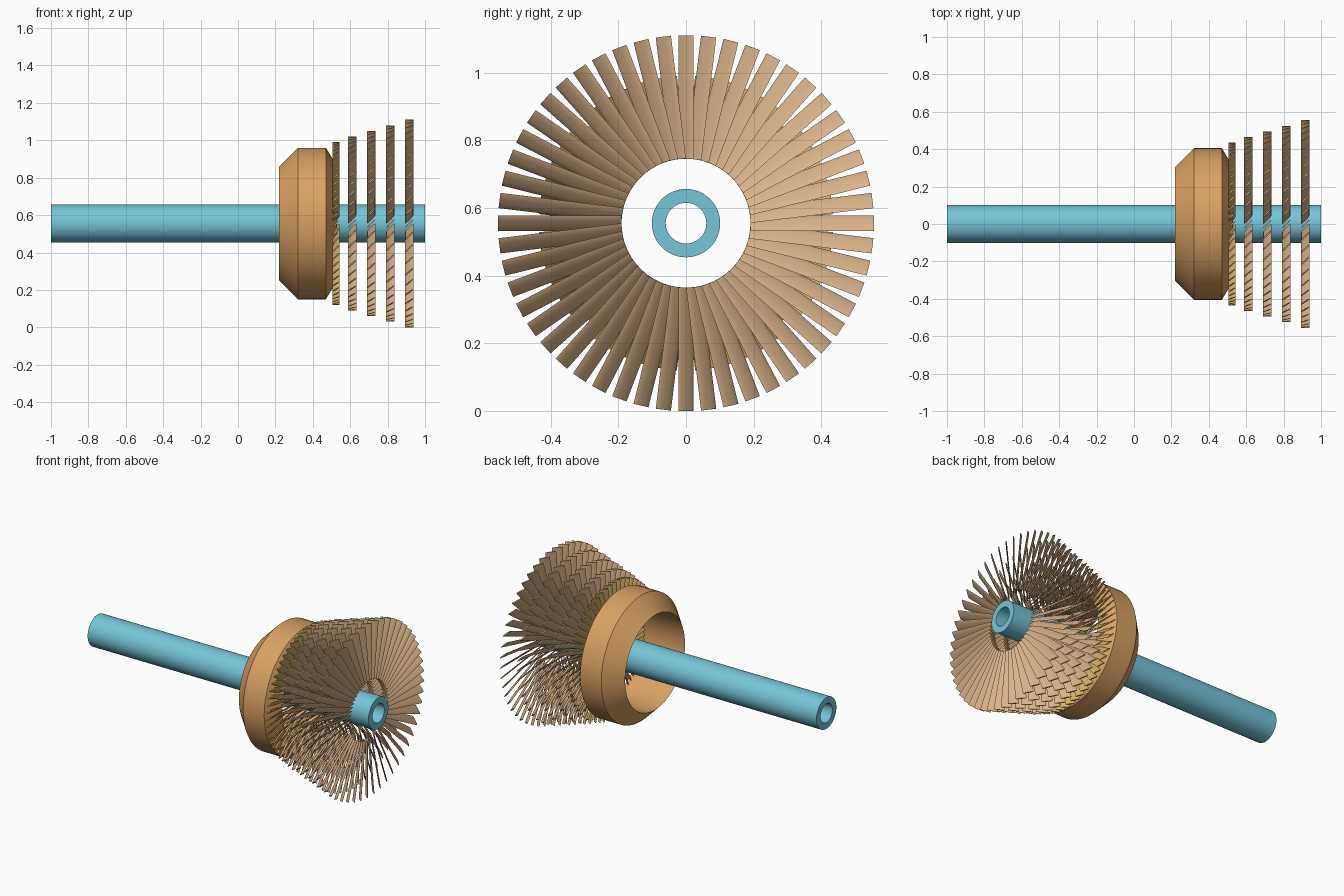
import bpy, bmesh, math
from mathutils import Matrix, Vector

if "Cube" in bpy.data.objects:
    bpy.data.objects.remove(bpy.data.objects["Cube"], do_unlink=True)

AXIS_Z = 0.555
ROOT = 0.19


def material(name, rgb):
    m = bpy.data.materials.new(name)
    m.use_nodes = True
    m.diffuse_color = (*rgb, 1)
    m.node_tree.nodes["Principled BSDF"].inputs["Base Color"].default_value = (*rgb, 1)
    return m


BLUE = material("shaft blue", (0.18, 0.56, 0.69))
ORANGE = material("casing orange", (0.70, 0.36, 0.125))
TAN = material("blade tan", (0.70, 0.45, 0.25))
GOLD = material("blade gold", (0.66, 0.44, 0.14))


def finish(name, bm, mat):
    bmesh.ops.recalc_face_normals(bm, faces=bm.faces)
    mesh = bpy.data.meshes.new(name)
    bm.to_mesh(mesh)
    bm.free()
    mesh.materials.append(mat)
    obj = bpy.data.objects.new(name, mesh)
    obj.location.z = AXIS_Z
    bpy.context.collection.objects.link(obj)
    bpy.ops.object.select_all(action="DESELECT")
    obj.select_set(True)
    bpy.context.view_layer.objects.active = obj
    bpy.ops.object.shade_smooth_by_angle(angle=math.radians(30))
    return obj


def lathe(name, profile, sides, mat):
    """Spin a closed (x, radius) profile around the long axis."""
    bm = bmesh.new()
    rings = []
    for i in range(sides):
        a = math.tau * i / sides
        rings.append([bm.verts.new((x, r * math.cos(a), r * math.sin(a))) for x, r in profile])
    n = len(profile)
    for i in range(sides):
        p, q = rings[i], rings[(i + 1) % sides]
        for j in range(n):
            k = (j + 1) % n
            bm.faces.new((p[j], p[k], q[k], q[j]))
    return finish(name, bm, mat)


def blade_row(name, x, tip, count, chord, mat, thickness=0.008, sides=10):
    """Ring of flat lens-section blades pitched at 45 degrees."""
    bm = bmesh.new()
    pitch = Matrix.Rotation(math.radians(45), 4, "Z")
    for i in range(count):
        turn = Matrix.Rotation(math.tau * i / count, 4, "X")
        ends = []
        for r in (ROOT, tip):
            ring = []
            for s in range(sides):
                a = math.tau * s / sides
                p = Vector((chord / 2 * math.cos(a), thickness / 2 * math.sin(a), r))
                ring.append(bm.verts.new(turn @ (pitch @ p) + Vector((x, 0, 0))))
            ends.append(ring)
        low, high = ends
        for s in range(sides):
            t = (s + 1) % sides
            bm.faces.new((low[s], low[t], high[t], high[s]))
        bm.faces.new(low[::-1])
        bm.faces.new(high)
    return finish(name, bm, mat)


# Hollow shaft running the full length
lathe("shaft", [(-1, 0.06), (-1, 0.101), (1, 0.101), (1, 0.06)], 48, BLUE)

# Open chamfered casing ring
lathe("casing_ring", [(0.22, 0.305), (0.32, 0.405), (0.47, 0.405), (0.53, 0.305)], 64, ORANGE)

# Golden first row, then four growing tan rows
blade_row("first_blade_row", 0.524, 0.435, 60, 0.053, GOLD)
for i in range(4):
    blade_row(f"blade_row_{i + 2}", 0.61 + 0.102 * i, 0.465 + 0.03 * i, 52, 0.064, TAN)
